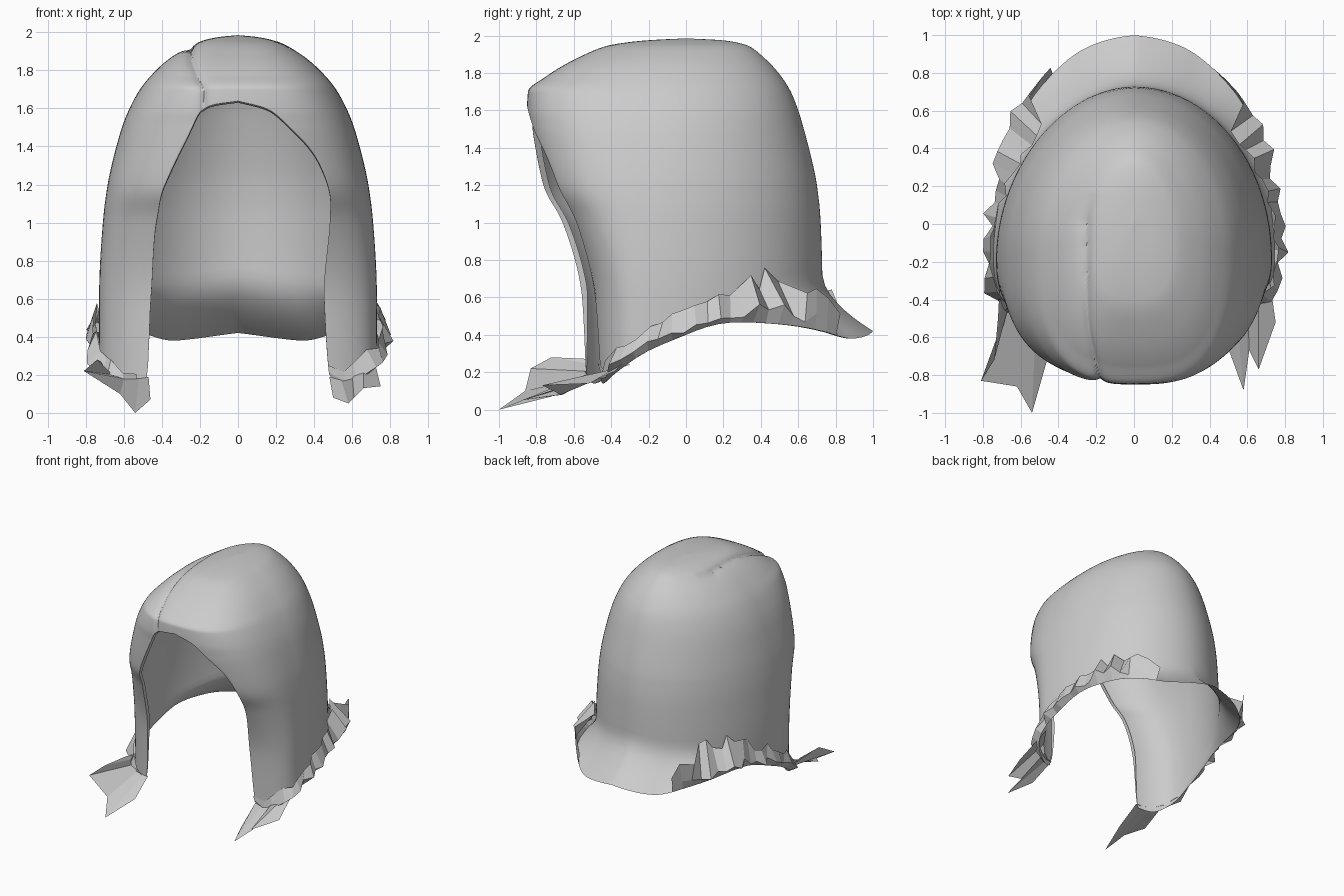
import bpy, bmesh, math, random
from mathutils import Vector

cube = bpy.data.objects.get("Cube")
if cube:
    bpy.data.objects.remove(cube, do_unlink=True)
random.seed(4)

grey = bpy.data.materials.new("hair_grey")
grey.use_nodes = True
colour = (0.6, 0.6, 0.6, 1)
grey.diffuse_color = colour
grey.node_tree.nodes["Principled BSDF"].inputs["Base Color"].default_value = colour


def curve(points, x):
    """Smooth curve without overshoot through (x, y) points."""
    n = len(points)
    x = min(max(x, points[0][0]), points[-1][0])
    slopes = [(b[1] - a[1]) / (b[0] - a[0]) for a, b in zip(points, points[1:])]

    def tangent(i):
        if i == 0 or i == n - 1:
            return slopes[min(i, n - 2)]
        p, q = slopes[i - 1], slopes[i]
        return 2 * p * q / (p + q) if p * q > 0 else 0

    i = 0
    while i < n - 2 and x > points[i + 1][0]:
        i += 1
    (xa, ya), (xb, yb) = points[i], points[i + 1]
    h = xb - xa
    t = (x - xa) / h
    return (ya * (1 + 2 * t) * (1 - t) ** 2 + yb * t * t * (3 - 2 * t)
            + h * tangent(i) * t * (1 - t) ** 2 + h * tangent(i + 1) * t * t * (t - 1))


# Sections from crown to neck: height, half width, front reach right and left, back reach
rings = [(1.985, 0, 0, 0, 0), (1.975, .1, .2, .2, .19), (1.95, .21, .4, .4, .32),
         (1.87, .35, .6, .6, .43), (1.78, .45, .75, .75, .51), (1.7, .515, .845, .845, .56),
         (1.6, .57, .85, .85, .6), (1.5, .61, .84, .84, .63), (1.2, .685, .81, .77, .7),
         (1.0, .71, .71, .65, .72), (.6, .73, .6, .52, .73), (.1, .73, .58, .49, .73)]
height, width, front_right, front_left, back = [
    [(i, r[k]) for i, r in enumerate(rings)] for k in range(5)]

# Lower edge height by angle from the front: face opening, then hem
opening_left = [(0, 1.64), (10, 1.6), (20, 1.48), (28, 1.36), (34.5, 1.2), (39.5, 1),
                (43, .6), (47, .19)]
opening_right = [(0, 1.64), (12, 1.61), (18, 1.45), (25, 1.25), (30, 1.1), (34, .96),
                 (39.5, .6), (42, .19)]
hem = [(50, .18), (60, .24), (75, .37), (90, .46), (105, .55), (125, .62), (145, .68),
       (160, .69), (180, .72)]
flare_out = [(42, 0), (60, .01), (90, .02), (115, .07), (135, .15), (150, .2),
             (165, .25), (180, .27)]
flare_drop = [(42, .03), (60, .05), (90, .06), (105, .09), (125, .16), (145, .26),
              (160, .31), (180, .3)]
fold_rise = [(45, .06), (60, .13), (90, .17), (105, .2), (125, .28), (145, .28), (155, .1)]
parting = [(-.85, -.18), (-.7, -.22), (-.5, -.25), (0, -.26), (.17, -.22)]


def radius(deg, s):
    """Distance from the axis to an egg-shaped section, widest ahead of centre."""
    if s <= 0:
        return 0
    a = math.radians(deg)
    w, b = curve(width, s), curve(back, s)
    f = curve(front_left if deg > 0 else front_right, s)
    centre = -.25 * b
    lo, hi = 0, 1.5
    for _ in range(24):
        r = (lo + hi) / 2
        x, y = abs(r * math.sin(a)), -r * math.cos(a) - centre
        n = 2.8 if y < 0 else 2 if deg > 0 else 1.9
        reach = f + centre if y < 0 else b - centre
        inside = (x / w) ** n + (abs(y) / reach) ** n < 1
        lo, hi = (r, hi) if inside else (lo, r)
    return lo


def polar(deg, r, z):
    a = math.radians(deg)
    return Vector((r * math.sin(a), -r * math.cos(a), z))


def edge_height(deg):
    return curve((opening_left if deg >= 0 else opening_right) + hem, abs(deg))


def level(z):
    """Ring position at a given height."""
    lo, hi = 0, len(rings) - 1
    for _ in range(30):
        mid = (lo + hi) / 2
        lo, hi = (mid, hi) if curve(height, mid) > z else (lo, mid)
    return lo


def grooved(p):
    """Press the parting line into the crown."""
    if p.z < 1.5 or p.y > .17:
        return p
    d = p.x - curve(parting, p.y)
    fade = min(1, (.17 - p.y) / .15)
    depth = .028 * fade * math.exp(-abs(d) / .025)
    return p + (Vector((0, 0, 1.2)) - p).normalized() * depth


def add_object(name, bm, smooth):
    mesh = bpy.data.meshes.new(name)
    bm.to_mesh(mesh)
    bm.free()
    mesh.materials.append(grey)
    obj = bpy.data.objects.new(name, mesh)
    bpy.context.collection.objects.link(obj)
    if smooth:
        bpy.ops.object.select_all(action='DESELECT')
        obj.select_set(True)
        bpy.context.view_layer.objects.active = obj
        bpy.ops.object.shade_smooth_by_angle(angle=math.radians(60))


def hem_point(deg, v):
    """Point on the flare: v = 0 at the wall, 1 at the outer rim."""
    z = edge_height(deg)
    side = abs(deg)
    return polar(deg, radius(deg, level(z)) + curve(flare_out, side) * v ** 1.5,
                 z - curve(flare_drop, side) * v ** .85)


# Hair shell: columns run from the crown down to the face opening or flared hem
ROWS, EXTRA = 90, 7
angles = [-180 + 2 * i for i in range(65)]
angles += [-50 + .625 * i for i in range(160)]
angles += [50 + 2 * i for i in range(65)]
bm = bmesh.new()
columns = []
for deg in angles:
    corner = 47 if deg > 0 else 42
    s_end = level(edge_height(deg))
    column = []
    for i in range(ROWS + 1):
        s = s_end * i / ROWS
        column.append(grooved(polar(deg, radius(deg, s), curve(height, s))))
    edge = column[-1]
    for i in range(1, EXTRA + 1):
        v = i / EXTRA
        if abs(deg) < corner:
            # Slightly rolled rim of the face opening
            fade = min(1, (corner - abs(deg)) / 3)
            column.append(edge + Vector((0, .035 * v * v, -.01 * v)) * fade)
        else:
            column.append(hem_point(deg, v))
    columns.append([bm.verts.new(p) for p in column])
for a, b in zip(columns, columns[1:] + columns[:1]):
    for i in range(ROWS + EXTRA):
        bm.faces.new((a[i], a[i + 1], b[i + 1], b[i]))
bmesh.ops.remove_doubles(bm, verts=[c[0] for c in columns], dist=1e-5)
add_object("hair_shell", bm, True)


def sheet(name, *paths):
    """Loose strip of hair joining short paths side by side."""
    bm = bmesh.new()
    rows = [[bm.verts.new(p) for p in path] for path in paths]
    for a, b in zip(rows, rows[1:]):
        for i in range(len(a) - 1):
            bm.faces.new((a[i], b[i], b[i + 1], a[i + 1]))
    add_object(name, bm, False)


# Ragged strips folded outwards along each side of the hem, hugging the shell above
for name, sign in (("left_hem_fold", 1), ("right_hem_fold", -1)):
    lower, middle, upper = [], [], []
    for i in range(23):
        deg = sign * (46 + 4.8 * i)
        rim = hem_point(deg, 1)
        outward = Vector((rim.x, rim.y, 0)).normalized()
        ends = min(1, i / 3, (22 - i) / 3)
        rise = curve(fold_rise, abs(deg)) * random.uniform(.65, 1.1)
        z = rim.z + rise
        skin = radius(deg, level(z))
        if z < edge_height(deg):
            skin = rim.xy.length
        lower.append(rim)
        middle.append(rim + outward * ends * random.uniform(.01, .08)
                      + Vector((0, 0, rise * random.uniform(.1, .4))))
        upper.append(polar(deg + random.uniform(-1.5, 1.5), skin + random.uniform(.005, .04), z))
    sheet(name, lower, middle, upper)

# Loose pointed ends in front of the shoulders
sheet("right_front_tips",
      [(-.47, -.53, .19), (-.52, -.52, .18), (-.6, -.48, .18), (-.66, -.42, .2),
       (-.69, -.36, .22), (-.71, -.3, .24)],
      [(-.46, -.72, .07), (-.54, -1, 0), (-.62, -.86, .1), (-.81, -.83, .22),
       (-.74, -.72, .28), (-.72, -.5, .27)])
sheet("left_front_tips",
      [(.48, -.45, .19), (.54, -.43, .18), (.6, -.39, .2), (.66, -.33, .23), (.71, -.24, .3)],
      [(.5, -.66, .08), (.58, -.88, .05), (.61, -.67, .08), (.66, -.77, .13), (.75, -.52, .14)])
